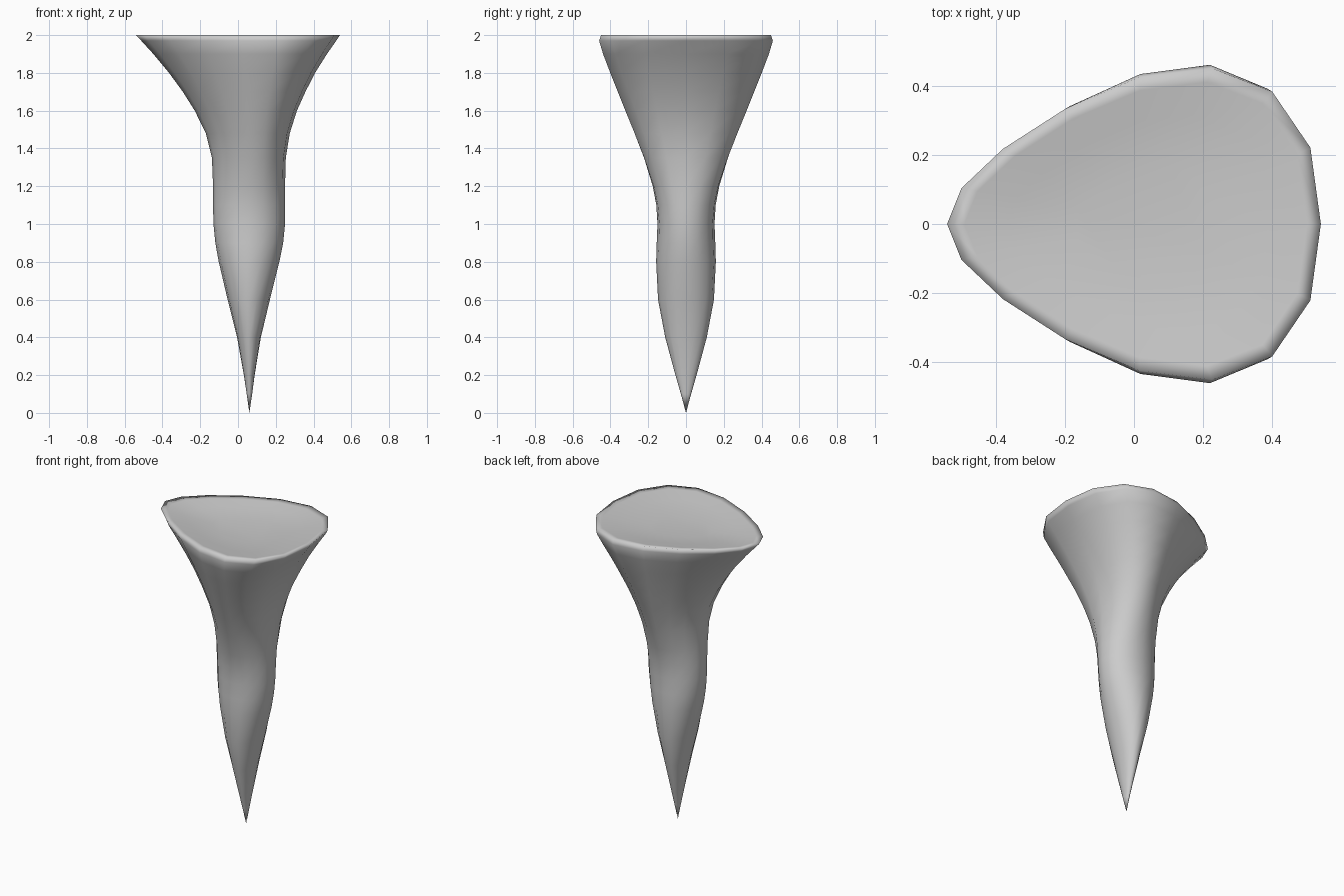
import bpy, bmesh
from math import sin, cos, pi

N = 16
# height, left x, right x, half depth, egg amount (blunt end towards +x)
RINGS = [
    (0.10, 0.046, 0.075, 0.027, 0.0),
    (0.20, 0.031, 0.088, 0.056, 0.0),
    (0.40, -0.005, 0.121, 0.110, 0.0),
    (0.60, -0.055, 0.169, 0.148, 0.0),
    (0.80, -0.102, 0.219, 0.158, 0.0),
    (0.90, -0.12, 0.239, 0.155, 0.0),
    (1.00, -0.13, 0.249, 0.151, 0.03),
    (1.10, -0.132, 0.250, 0.157, 0.07),
    (1.20, -0.132, 0.249, 0.176, 0.12),
    (1.35, -0.138, 0.253, 0.222, 0.2),
    (1.48, -0.170, 0.274, 0.272, 0.27),
    (1.60, -0.229, 0.312, 0.321, 0.32),
    (1.70, -0.292, 0.357, 0.361, 0.36),
    (1.80, -0.365, 0.408, 0.401, 0.38),
    (1.90, -0.448, 0.471, 0.439, 0.39),
    (1.97, -0.512, 0.520, 0.460, 0.39),
    (2.00, -0.540, 0.540, 0.450, 0.39),
    # shallow dished top, stepping inwards
    (1.995, -0.49, 0.50, 0.410, 0.39),
    (1.98, -0.37, 0.39, 0.315, 0.39),
    (1.965, -0.18, 0.22, 0.170, 0.39),
]


def section(bm, z, x0, x1, d, egg):
    """Egg-shaped ring of N vertices, scaled to the given half depth."""
    ang = [2 * pi * i / N for i in range(N)]
    ys = [sin(a) * (1 + egg * cos(a)) for a in ang]
    k = d / max(ys)
    w = (x1 - x0) / 2
    return [bm.verts.new(((x0 + x1) / 2
                          + w * (cos(a) + 0.07 * egg * abs(sin(a)) * (1 + cos(a))),
                          y * k, z))
            for a, y in zip(ang, ys)]


# Lofted spike with a pointed foot and a closed, slightly dished top
bm = bmesh.new()
rings = [section(bm, *r) for r in RINGS]
tip = bm.verts.new((0.06, 0, 0))
for i in range(N):
    j = (i + 1) % N
    bm.faces.new((tip, rings[0][j], rings[0][i]))
    for a, b in zip(rings, rings[1:]):
        bm.faces.new((a[i], a[j], b[j], b[i]))
bm.faces.new(rings[-1])
bmesh.ops.recalc_face_normals(bm, faces=bm.faces)
for f in bm.faces:
    f.smooth = True

mesh = bpy.data.meshes.new("flared_spike")
bm.to_mesh(mesh)
bm.free()
obj = bpy.data.objects.new("flared_spike", mesh)
bpy.context.collection.objects.link(obj)
